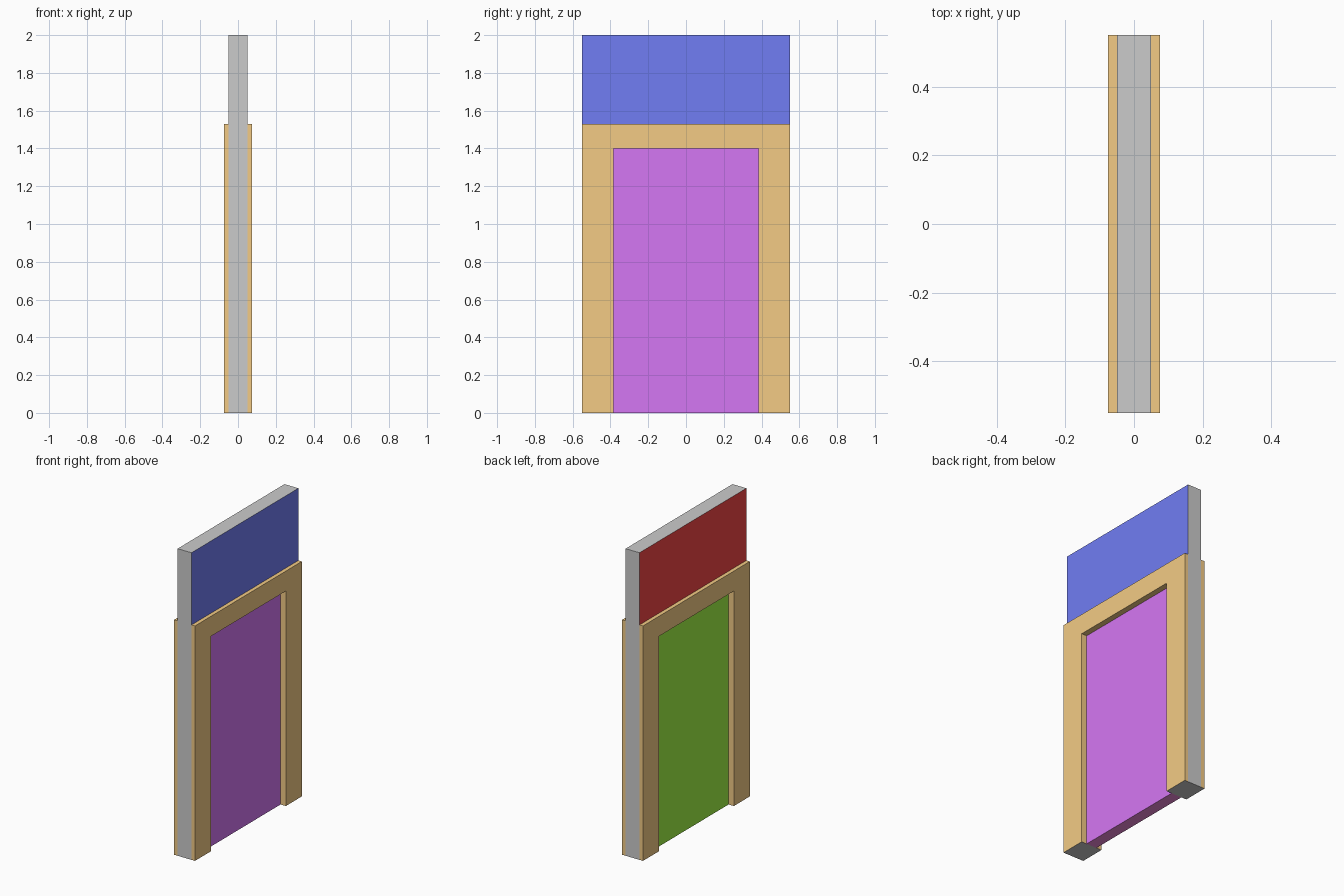
import bpy, bmesh

if "Cube" in bpy.data.objects:
    bpy.data.objects.remove(bpy.data.objects["Cube"])

COLOURS = {
    "grey": (0.8, 0.8, 0.8), "orange": (0.9, 0.6, 0.235),
    "blue": (0.166, 0.206, 0.9), "red": (0.9, 0.06, 0.06),
    "purple": (0.665, 0.185, 0.9), "green": (0.36, 0.9, 0.06),
    "magenta": (0.9, 0.26, 0.72),
}
MATS = {}
for name, rgb in COLOURS.items():
    MATS[name] = bpy.data.materials.new(name)
    MATS[name].diffuse_color = (*rgb, 1)

HALF_W, OPEN_W, OPEN_H = 0.55, 0.385, 1.40   # outer half width, doorway half width and height
WALL_X, TRIM_X, DOOR_X = 0.05, 0.075, 0.037  # half thicknesses


def extrude_profile(name, profile, x0, x1, pick):
    """Extrude a (y, z) profile from x0 to x1; pick(normal, centre) names each face's colour."""
    bm = bmesh.new()
    face = bm.faces.new([bm.verts.new((x0, y, z)) for y, z in profile])
    ext = bmesh.ops.extrude_face_region(bm, geom=[face], use_keep_orig=True)
    moved = [v for v in ext["geom"] if isinstance(v, bmesh.types.BMVert)]
    bmesh.ops.translate(bm, verts=moved, vec=(x1 - x0, 0, 0))
    bmesh.ops.recalc_face_normals(bm, faces=bm.faces[:])
    mesh = bpy.data.meshes.new(name)
    keys = list(COLOURS)
    used = []
    for f in bm.faces:
        key = pick(f.normal, f.calc_center_median())
        if key not in used:
            used.append(key)
        f.material_index = used.index(key)
    bm.to_mesh(mesh)
    bm.free()
    for key in used:
        mesh.materials.append(MATS[key])
    obj = bpy.data.objects.new(name, mesh)
    bpy.context.collection.objects.link(obj)
    return obj


def arch(top):
    """Doorway-shaped outline reaching up to the given height."""
    return [(-HALF_W, 0), (-OPEN_W, 0), (-OPEN_W, OPEN_H), (OPEN_W, OPEN_H),
            (OPEN_W, 0), (HALF_W, 0), (HALF_W, top), (-HALF_W, top)]


def wall_colour(n, c):
    if abs(n.x) > 0.5:
        return "blue" if n.x > 0 else "red"
    inside = abs(c.y) < OPEN_W + 0.01 and 0.01 < c.z < OPEN_H + 0.01
    return "orange" if inside else "grey"


def trim_colour(n, c):
    return "grey" if n.z < -0.5 and c.z < 0.01 else "orange"


def door_colour(n, c):
    if abs(n.x) > 0.5:
        return "purple" if n.x > 0 else "green"
    return "magenta"


# Wall with doorway
extrude_profile("wall", arch(2.0), -WALL_X, WALL_X, wall_colour)

# Raised door surround on both sides
for side, s in (("right", 1), ("left", -1)):
    extrude_profile("trim_" + side, arch(1.53), s * WALL_X, s * TRIM_X, trim_colour)

# Door panel
extrude_profile("door", [(-OPEN_W, 0), (OPEN_W, 0), (OPEN_W, OPEN_H), (-OPEN_W, OPEN_H)],
                -DOOR_X, DOOR_X, door_colour)

for m in bpy.data.materials:
    if m.users and not m.is_grease_pencil:
        m.use_nodes = True
        m.node_tree.nodes["Principled BSDF"].inputs["Base Color"].default_value = m.diffuse_color
